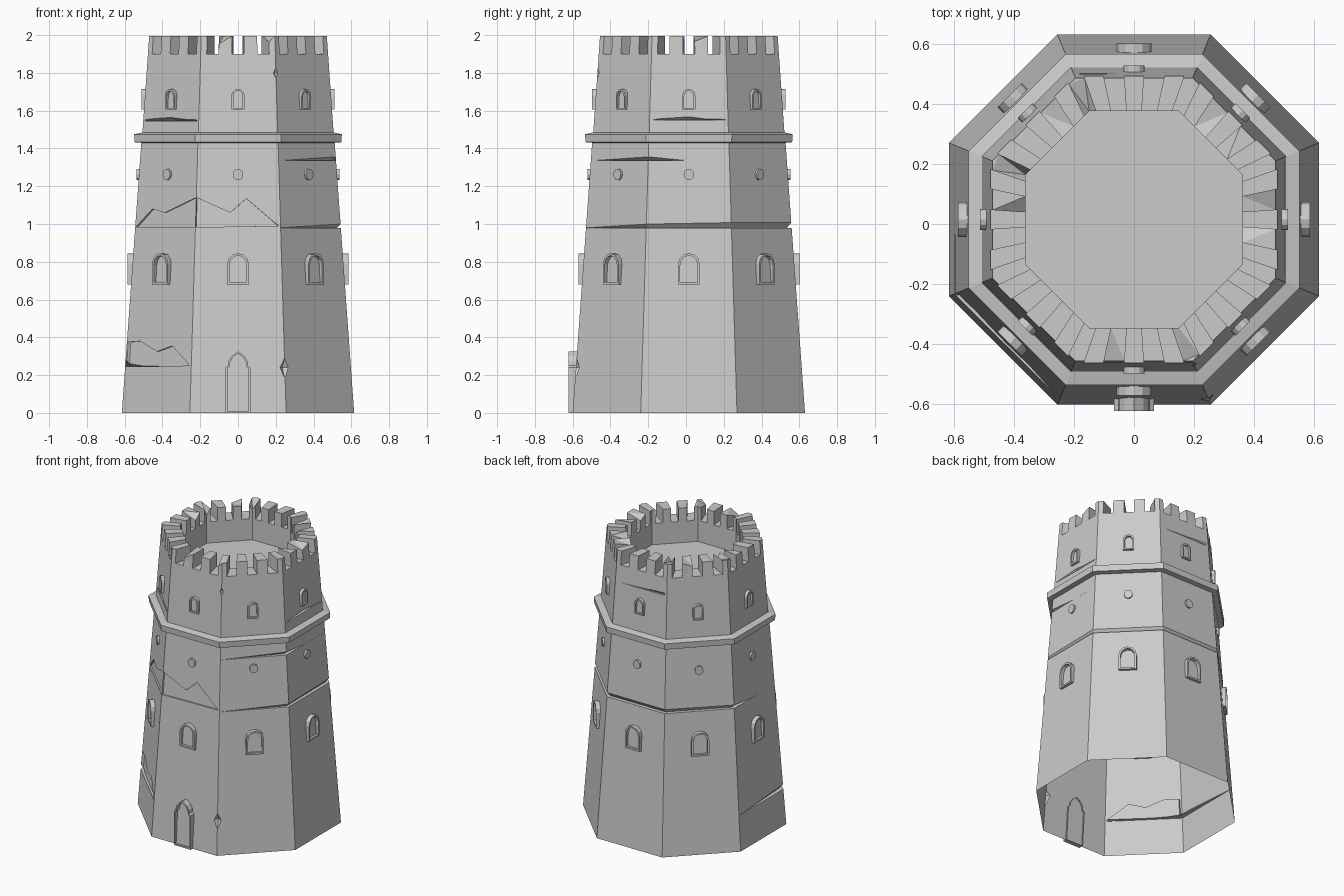
import bpy, bmesh, math, random
from mathutils import Vector

if "Cube" in bpy.data.objects:
    bpy.data.objects.remove(bpy.data.objects["Cube"])

random.seed(4)
CY = 0.015                                   # plan centre in y
PROFILE = [(0, .615), (1.43, .512), (1.475, .506), (2.0, .47)]


def wall(z):
    """Distance of the wall from the axis at height z."""
    for (z0, a0), (z1, a1) in zip(PROFILE, PROFILE[1:]):
        if z <= z1:
            return a0 + (a1 - a0) * (z - z0) / (z1 - z0)
    return PROFILE[-1][1]


def corner(k, ap):
    a = math.radians(-90 + 45 * k + 22.5)
    r = ap / math.cos(math.pi / 8)
    return Vector((r * math.cos(a), r * math.sin(a) + CY, 0))


def pt(s, ap, z):
    """Point on the octagon; s = k is the middle of side k, k+.5 a corner."""
    k = math.floor(s - .5)
    p = corner(k, ap).lerp(corner(k + 1, ap), s - .5 - k)
    p.z = z
    return p


def side_pt(k, u, ap, z):
    """Point on side k at sideways offset u."""
    a = math.radians(-90 + 45 * k)
    return Vector((ap * math.cos(a) - u * math.sin(a), ap * math.sin(a) + u * math.cos(a) + CY, z))


def loft(name, rings, start=True, end=True):
    bm = bmesh.new()
    vs = [[bm.verts.new(p) for p in r] for r in rings]
    n = len(vs[0])
    for a, b in zip(vs, vs[1:]):
        for i in range(n):
            j = (i + 1) % n
            bm.faces.new((a[i], a[j], b[j], b[i]))
    if start:
        bm.faces.new(vs[0][::-1])
    if end:
        bm.faces.new(vs[-1])
    bmesh.ops.recalc_face_normals(bm, faces=bm.faces)
    me = bpy.data.meshes.new(name)
    bm.to_mesh(me)
    bm.free()
    ob = bpy.data.objects.new(name, me)
    bpy.context.collection.objects.link(ob)
    return ob


# Tower body: wall, string course, parapet and sunken roof floor
oct_ring = lambda ap, z: [pt(k + .5, ap, z) for k in range(8)]
tower = loft("tower_wall", [oct_ring(a, z) for a, z in [
    (.615, 0), (wall(1.43), 1.43), (.547, 1.433), (.55, 1.475), (.506, 1.485),
    (wall(1.9), 1.9), (.36, 1.9), (.36, 1.75)]])


# Cutters for the weathering
def groove(z, h, d, stations):
    rings = []
    for s, w in stations:
        w = max(w, .03)
        o = wall(z) + .03
        rings.append([pt(s, o, z), pt(s, wall(z) - d * w, z), pt(s, o, z + h * w * (d + .03) / d)])
    return loft("groove_cutter", rings)


def flake(outline, d):
    return loft("flake_cutter", [[pt(s, wall(z) + o, z) for s, z in outline] for o in (.03, -d)])


def chip(s, z, w, h):
    c = pt(s, wall(z), z)
    out = (c - Vector((0, CY, z))).normalized()
    t = Vector((-out.y, out.x, 0))
    ring = [c + t * w + out * .02, c + out * (w + .03), c - t * w + out * .02, c - out * w * .7]
    up = Vector((0, 0, h))
    bm_ob = loft("chip_cutter", [[c + up + (p - c) * .02 for p in ring], ring,
                                 [c - up + (p - c) * .02 for p in ring]])
    return bm_ob


cutters = [
    groove(.245, .035, .03, [(5.5, 0), (6.5, 1), (7.5, 0)]),
    groove(.98, .03, .025, [(.5, 0), (1.5, .8), (2.5, 1), (3.5, 1), (4.5, 1), (5.5, .9), (6.5, 0)]),
    groove(1.335, .022, .025, [(.5, 0), (1.5, 1), (2.5, 0)]),
    groove(1.545, .02, .025, [(6.53, .5), (7, 1), (7.47, .5)]),
    groove(1.55, .018, .02, [(1.55, .3), (2, 1), (2.47, .4)]),
    groove(1.78, .018, .015, [(3.6, 0), (4.1, .6), (4.45, 1)]),
    flake([(6.52, .246), (6.52, .375), (6.7, .38), (6.97, .325), (7.2, .355), (7.48, .25)], .014),
    flake([(6.51, .983), (6.77, 1.08), (6.98, 1.06), (7.499, 1.14), (7.499, .983)], .01),
    flake([(-.499, .983), (-.499, 1.14), (-.09, 1.06), (.1, 1.135), (.48, .99)], .01),
    chip(.5, .24, .05, .055), chip(.5, 1.8, .03, .028), chip(3.5, .25, .06, .05)]
for c in cutters:
    c.hide_render = True
    m = tower.modifiers.new("cut", 'BOOLEAN')
    m.operation, m.solver, m.object = 'DIFFERENCE', 'EXACT', c
bpy.context.view_layer.update()
me = bpy.data.meshes.new_from_object(tower.evaluated_get(bpy.context.evaluated_depsgraph_get()))
tower.modifiers.clear()
tower.data = me
for c in cutters:
    bpy.data.objects.remove(c)

# The tower is an open shell underneath
bm = bmesh.new()
bm.from_mesh(me)
bmesh.ops.delete(bm, geom=[f for f in bm.faces if all(v.co.z < 1e-4 for v in f.verts)], context='FACES')
bm.to_mesh(me)
bm.free()


# Battlements: two merlons per side and one on every corner
def merlon(name, stops):
    def ring(z, chipped):
        pts = [pt(s, wall(z), z) for s in stops] + [pt(s, .36, z) for s in reversed(stops)]
        if chipped and random.random() < .4:
            pts[random.randrange(len(pts))].z -= random.uniform(.02, .05)
        return pts
    ob = loft(name, [ring(1.9, False), ring(1.995, True)], start=False)
    b = bmesh.new()
    b.from_mesh(ob.data)
    bmesh.ops.triangulate(b, faces=b.faces)
    b.to_mesh(ob.data)
    b.free()


for k in range(8):
    merlon("side_merlon", [k - .26, k - .08])
    merlon("side_merlon", [k + .08, k + .26])
    merlon("corner_merlon", [k + .42, k + .5, k + .58])


# Framed openings: raised rim around a panel lying on the wall
def framed(name, k, outline, cx, rim, front, panel=.004):
    us = [p[0] for p in outline]
    zs = [p[1] for p in outline]
    half, zm, hh = max(us), (max(zs) + min(zs)) / 2, (max(zs) - min(zs)) / 2
    inner = [(u * (1 - rim / half), zm + (z - zm) * (1 - rim / hh)) for u, z in outline]
    loft(name, [[side_pt(k, u, wall(z) - .01, z) for u, z in outline],
                [side_pt(k, u, front, z) for u, z in outline],
                [side_pt(k, u, front, z) for u, z in inner],
                [side_pt(k, u, wall(z) + panel, z) for u, z in inner]], start=False)


def arch(w, z0, z1):
    r = w / 2
    pts = [(-r, z0), (r, z0)]
    return pts + [(r * math.cos(i * math.pi / 6), z1 - r + r * math.sin(i * math.pi / 6)) for i in range(7)]


for k in range(8):
    framed("lower_window", k, arch(.115, .68, .845), 0, .012, .585)
    framed("upper_window", k, arch(.07, 1.605, 1.715), 0, .01, .512)
    # Round boss
    circ = [(.028 * math.cos(i * math.pi / 5), 1.262 + .031 * math.sin(i * math.pi / 5)) for i in range(10)]
    loft("round_boss", [[side_pt(k, u, a, z) for u, z in circ] for a in (.51, .537)], start=False)

# Front door with shouldered, pointed arch
half_door = [(.066, 0), (.066, .24), (.052, .25), (.05, .275), (.032, .302)]
door = half_door + [(0, .325)] + [(-u, z) for u, z in reversed(half_door)]
framed("front_door", 0, door, 0, .01, .637, .01)
